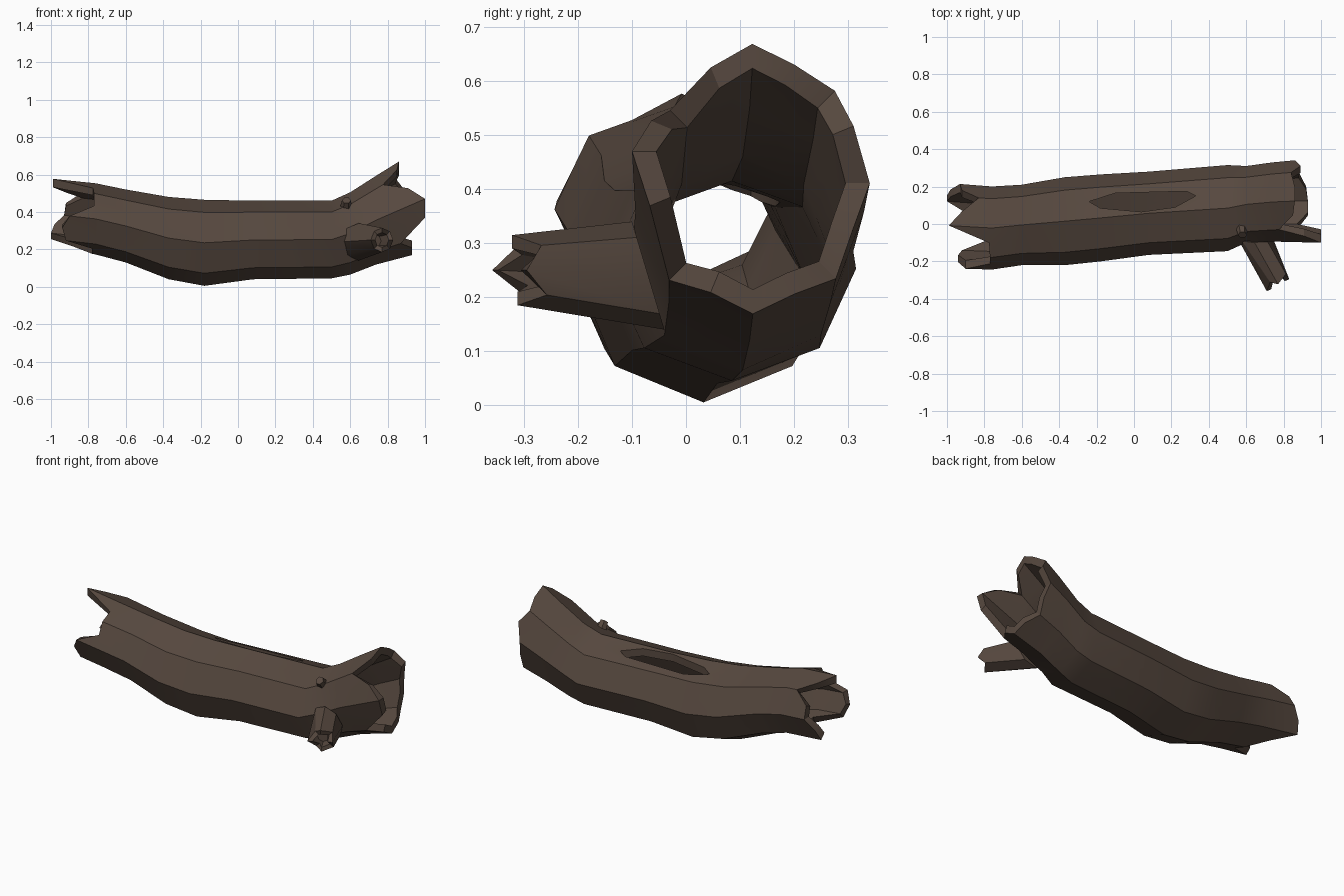
import bpy, bmesh
from math import sin, cos, pi
from mathutils import Vector

if "Cube" in bpy.data.objects:
    bpy.data.objects.remove(bpy.data.objects["Cube"])

bark = bpy.data.materials.new("bark")
bark.diffuse_color = (0.095, 0.066, 0.05, 1)
bark.use_nodes = True
bark.node_tree.nodes["Principled BSDF"].inputs["Base Color"].default_value = bark.diffuse_color


def loft(name, rings, closed):
    """Skin a list of point rings; closed joins last to first, otherwise both ends are capped."""
    bm = bmesh.new()
    vs = [[bm.verts.new(p) for p in r] for r in rings]
    n, m = len(rings[0]), len(rings)
    for i in range(m if closed else m - 1):
        a, b = vs[i], vs[(i + 1) % m]
        for k in range(n):
            bm.faces.new((a[k], a[(k + 1) % n], b[(k + 1) % n], b[k]))
    if not closed:
        bm.faces.new(vs[0])
        bm.faces.new(vs[-1])
    bmesh.ops.recalc_face_normals(bm, faces=bm.faces)
    me = bpy.data.meshes.new(name)
    bm.to_mesh(me)
    bm.free()
    ob = bpy.data.objects.new(name, me)
    bpy.context.collection.objects.link(ob)
    me.materials.append(bark)
    return ob


# Log stations: x, y min, y max, z min, z max
S = [(-1.0, -.235, .22, .2, .578), (-.77, -.245, .2, .175, .555), (-.6, -.22, .21, .13, .52),
     (-.37, -.22, .25, .04, .48), (-.18, -.2, .265, .005, .465), (.08, -.165, .28, .04, .46),
     (.5, -.145, .315, .045, .46), (.6, -.1, .31, .065, .505), (.78, -.092, .335, .135, .62),
     (1.0, -.1, .35, .185, .755)]


def log_point(x, k, wall):
    """Point k of 16 on the octagonal section at x, inset by wall."""
    a, b = next((p, q) for p, q in zip(S, S[1:]) if x <= q[0])
    t = (x - a[0]) / (b[0] - a[0])
    y0, y1, z0, z1 = (a[i] + t * (b[i] - a[i]) for i in range(1, 5))
    r = cos(pi / 8) if k % 2 else 1
    u, v = r * cos(k * pi / 8), r * sin(k * pi / 8)
    return Vector((x, (y0 + y1) / 2 + ((y1 - y0) / 2 - wall) * u,
                   (z0 + z1) / 2 + ((z1 - z0) / 2 - wall) * v))


# Broken ends: x of each wall point, counted from the back over the top to the front
left = [-.93, -.92, -.83, -.92, -.99, -.775, -.77, -.77,
        -.9, -.94, -.92, -.78, -.78, -.88, -1.0, -.98]
right = [.86, .89, .84, .86, .86, .85, .775, .91,
         1.0, 1.0, .87, .93, .93, .92, .88, .88]
body = [[s[0]] * 16 for s in S[2:8]]
stations = [left, [-.76] * 16] + body + [[.74] * 16, right]
skin = lambda w: [[log_point(xs[k], k, w) for k in range(16)] for xs in stations]
log = loft("hollow_log", skin(0) + skin(.045)[::-1], True)

# Slit through the top of the log
slit = [(-.24, .12), (-.18, .085), (.04, .065), (.22, .09), (.33, .15), (.28, .175), (-.1, .165)]
cutter = loft("slit_cutter", [[(x, y, z) for x, y in slit] for z in (.3, .6)], False)
mod = log.modifiers.new("slit", 'BOOLEAN')
mod.operation, mod.solver, mod.object = 'DIFFERENCE', 'EXACT', cutter
bpy.context.view_layer.objects.active = log
bpy.ops.object.modifier_apply(modifier="slit")
bpy.data.objects.remove(cutter)


# Hollow broken branch stub at the front
def oval(cx, cz, rx, rz, y):
    pts = []
    for k in range(8):
        x, z = cx + rx * cos(k * pi / 4), cz + rz * sin(k * pi / 4)
        pts.append((x, y(x, z, k), z))
    return pts


teeth = [0, .035, 0, .03, -.01, .04, .01, .045]
base_y = lambda x, z, k: -.07 - .3 * (z - .24)
tip_y = lambda x, z, k: -.322 + .45 * (x - .77) + teeth[k]
deep_y = lambda x, z, k: -.23 + .45 * (x - .77)
branch = loft("branch_stub", [oval(.645, .24, .095, .1, base_y), oval(.77, .25, .06, .065, tip_y),
                              oval(.77, .25, .036, .04, tip_y), oval(.735, .245, .03, .034, deep_y)], False)


# Small twig stub on the upper front edge
def twig_ring(c, r):
    axis = Vector((0, -.55, .6)).normalized()
    u, v = Vector((1, 0, 0)), axis.cross(Vector((1, 0, 0)))
    return [Vector(c) + r * (cos(k * pi / 3) * u + sin(k * pi / 3) * v) for k in range(6)]


twig = loft("twig_stub", [twig_ring((.575, -.01, .41), .034), twig_ring((.58, -.058, .462), .024)], False)

for ob in (log, branch, twig):
    bpy.ops.object.select_all(action='DESELECT')
    ob.select_set(True)
    bpy.context.view_layer.objects.active = ob
    bpy.ops.object.shade_smooth_by_angle(angle=.5)
